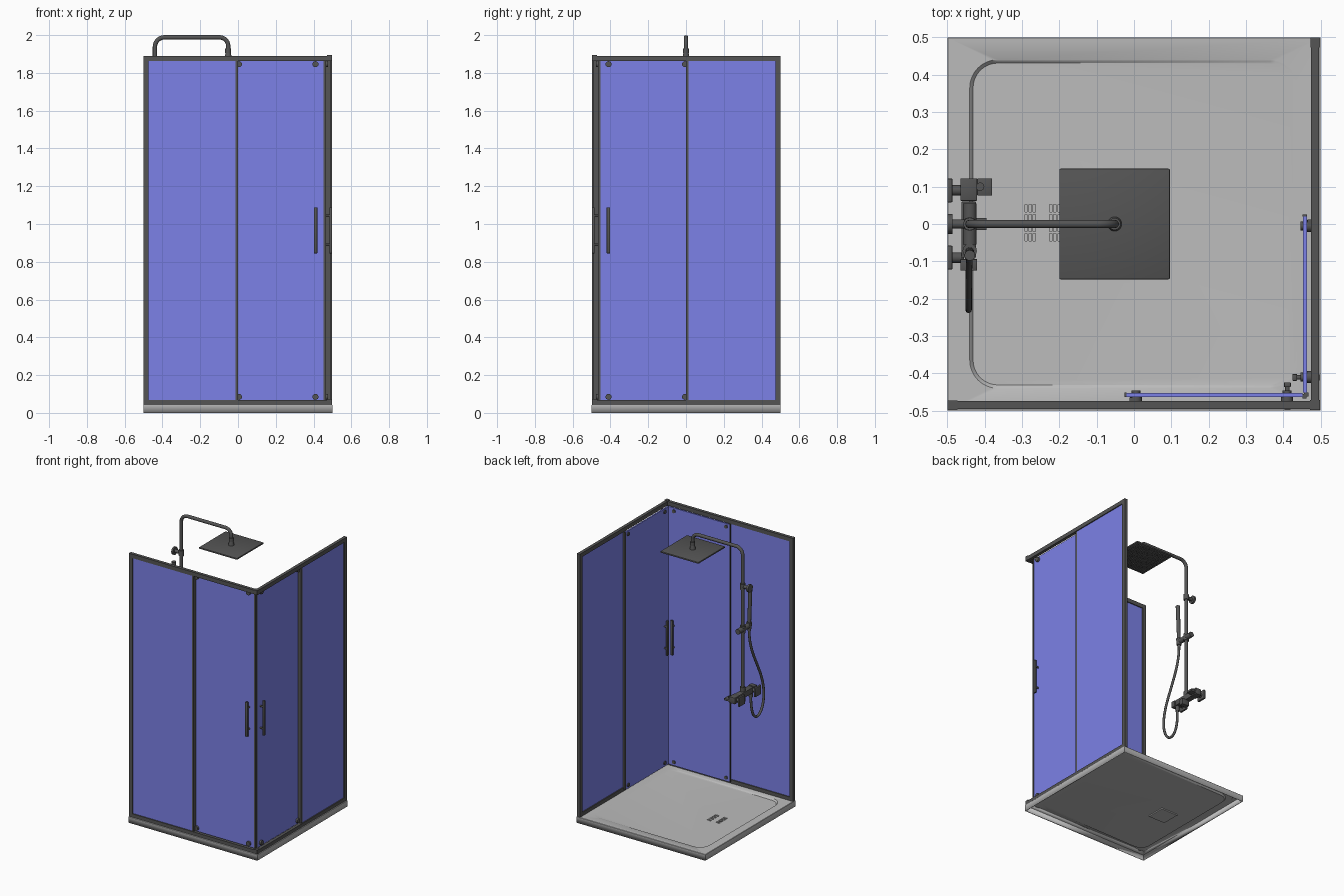
import bpy, bmesh, math
from mathutils import Vector

if "Cube" in bpy.data.objects:
    bpy.data.objects.remove(bpy.data.objects["Cube"])


def material(name, rgb):
    m = bpy.data.materials.new(name)
    m.diffuse_color = (*rgb, 1)
    m.use_nodes = True
    m.node_tree.nodes["Principled BSDF"].inputs["Base Color"].default_value = m.diffuse_color
    return m


DARK = material("dark_metal", (0.09, 0.09, 0.09))
GLASS = material("blue_glass", (0.2, 0.22, 0.8))
TRAY = material("tray_grey", (0.5, 0.5, 0.5))


def finish(bm, name, mat, smooth=False):
    bmesh.ops.recalc_face_normals(bm, faces=bm.faces)
    me = bpy.data.meshes.new(name)
    bm.to_mesh(me)
    bm.free()
    ob = bpy.data.objects.new(name, me)
    bpy.context.collection.objects.link(ob)
    me.materials.append(mat)
    if smooth:
        bpy.ops.object.select_all(action='DESELECT')
        ob.select_set(True)
        bpy.context.view_layer.objects.active = ob
        bpy.ops.object.shade_smooth_by_angle()
    return ob


def add_box(bm, x, y, z):
    vs = bmesh.ops.create_cube(bm, size=1)["verts"]
    for v in vs:
        v.co = [(a[0] + a[1]) / 2 + c * (a[1] - a[0]) for a, c in zip((x, y, z), v.co)]


def box(name, x, y, z, mat=DARK, bevel=0):
    bm = bmesh.new()
    add_box(bm, x, y, z)
    if bevel:
        bmesh.ops.bevel(bm, geom=bm.edges[:], offset=bevel, segments=2, affect='EDGES', profile=0.5)
    return finish(bm, name, mat, bevel > 0)


def cyl(name, a, b, r, r2=None, mat=DARK, seg=24):
    a, b = Vector(a), Vector(b)
    bm = bmesh.new()
    bmesh.ops.create_cone(bm, cap_ends=True, segments=seg, radius1=r, radius2=r if r2 is None else r2,
                          depth=(b - a).length)
    q = (b - a).to_track_quat('Z', 'Y')
    for v in bm.verts:
        v.co = q @ v.co + (a + b) / 2
    return finish(bm, name, mat, True)


def tube(name, pts, r, kind='POLY'):
    cu = bpy.data.curves.new(name, 'CURVE')
    cu.dimensions = '3D'
    cu.bevel_depth, cu.bevel_resolution, cu.use_fill_caps = r, 5, True
    sp = cu.splines.new(kind)
    sp.points.add(len(pts) - 1)
    for p, co in zip(sp.points, pts):
        p.co = (*co, 1)
    if kind == 'NURBS':
        sp.use_endpoint_u, sp.order_u, sp.resolution_u = True, 4, 10
    sp.use_smooth = True
    ob = bpy.data.objects.new(name, cu)
    bpy.context.collection.objects.link(ob)
    cu.materials.append(DARK)
    return ob


# Shower tray: thin shell with a sloped, rounded recess
TOP = 0.043


def loop(bm, half, r, zf, n=8):
    vs = []
    for k, (sx, sy) in enumerate(((1, 1), (-1, 1), (-1, -1), (1, -1))):
        for i in range(n + 1):
            t = math.pi / 2 * (k + i / n)
            x = sx * (half - r) + r * math.cos(t)
            y = sy * (half - r) + r * math.sin(t)
            vs.append(bm.verts.new((x, y, zf(x))))
    return vs


def slope(d):
    return lambda x: TOP - d * (0.47 - x) / 0.9


bm = bmesh.new()
loops = [loop(bm, 0.5, 0.001, lambda x: 0), loop(bm, 0.5, 0.001, lambda x: TOP - 0.002),
         loop(bm, 0.498, 0.001, lambda x: TOP), loop(bm, 0.44, 0.075, lambda x: TOP),
         loop(bm, 0.436, 0.071, slope(0.004)), loop(bm, 0.431, 0.066, slope(0.011))]
for a, b in zip(loops, loops[1:]):
    for i in range(len(a)):
        j = (i + 1) % len(a)
        bm.faces.new((a[i], a[j], b[j], b[i]))
bm.faces.new(loops[-1])
tray = finish(bm, "shower_tray", TRAY, True)
sol = tray.modifiers.new("shell", 'SOLIDIFY')
sol.thickness, sol.offset = 0.006, -1

# Drain slots cut through the tray, drain box below
bm = bmesh.new()
for cx in (-0.278, -0.212):
    for i in (-1, 0, 1):
        for j in range(4):
            x, y = cx + i * 0.011, -0.036 + j * 0.026
            add_box(bm, (x - 0.003, x + 0.003), (y - 0.01, y + 0.01), (0.015, 0.06))
cut = finish(bm, "slot_cutter", TRAY)
cut.hide_render = True
cut.display_type = 'WIRE'
bo = tray.modifiers.new("slots", 'BOOLEAN')
bo.operation, bo.object = 'DIFFERENCE', cut
box("drain_box", (-0.31, -0.18), (-0.065, 0.065), (0.018, 0.0255), TRAY)


# Enclosure: each part is made for the front wall and reflected to the right wall
def both(name, x, y, z, mat=DARK, bevel=0):
    box("front_" + name, x, y, z, mat, bevel)
    box("right_" + name, (-y[1], -y[0]), (-x[1], -x[0]), z, mat, bevel)


def both_cyl(name, a, b, r):
    cyl("front_" + name, a, b, r)
    cyl("right_" + name, (-a[1], -a[0], a[2]), (-b[1], -b[0], b[2]), r)


Z0, Z1 = 0.068, 1.862
both("bottom_rail", (-0.5, 0.474), (-0.496, -0.474), (TOP, Z0))
both("top_rail", (-0.5, 0.474), (-0.496, -0.474), (Z1, 1.89))
both("wall_stile", (-0.5, -0.473), (-0.497, -0.473), (TOP, 1.89))
both("fixed_glass", (-0.475, -0.01), (-0.489, -0.481), (Z0 - 0.003, Z1 + 0.003), GLASS)
both("fixed_edge_seal", (-0.012, 0.0), (-0.491, -0.465), (Z0, Z1))
both("door_glass", (-0.02, 0.452), (-0.463, -0.453), (0.06, 1.868), GLASS)
both("door_inner_seal", (-0.026, -0.02), (-0.464, -0.452), (0.06, 1.868))
both("door_meeting_seal", (0.452, 0.462), (-0.467, -0.455), (0.06, 1.868))
for z, tag in ((0.055, "bottom"), (1.876, "top")):
    box(tag + "_corner_block", (0.472, 0.498), (-0.498, -0.472), (z - 0.014, z + 0.018))
    for i, x in enumerate((0.005, 0.41)):
        zr = z + (0.03 if z < 1 else -0.03)
        both_cyl(f"{tag}_roller_{i}", (x, -0.476, zr), (x, -0.463, zr), 0.016)
        both_cyl(f"{tag}_roller_cap_{i}", (x, -0.454, zr), (x, -0.446, zr), 0.012)
both("outer_handle", (0.402, 0.42), (-0.497, -0.484), (0.845, 1.088), DARK, 0.002)
both("inner_handle", (0.402, 0.42), (-0.437, -0.424), (0.845, 1.088), DARK, 0.002)
for i, z in enumerate((0.89, 1.043)):
    both_cyl(f"handle_standoff_{i}", (0.411, -0.49, z), (0.411, -0.43, z), 0.006)

# Riser pipe with bent arm
path = [(-0.44, 0, 0.96)]
for cx, t0 in ((-0.39, 180), (-0.097, 90)):
    r = 0.05 if t0 == 180 else 0.045
    for i in range(11):
        t = math.radians(t0 - 9 * i)
        path.append((cx + r * math.cos(t), 0, 1.988 - r + r * math.sin(t)))
path.append((-0.052, 0, 1.885))
tube("riser_and_arm", path, 0.0115)

# Square rain head with nozzles
cyl("head_nut", (-0.052, 0, 1.905), (-0.052, 0, 1.93), 0.016)
cyl("head_neck", (-0.052, 0, 1.875), (-0.052, 0, 1.905), 0.02, 0.014)
box("rain_head", (-0.2, 0.096), (-0.148, 0.148), (1.868, 1.879), DARK, 0.003)
bm = bmesh.new()
for i in range(12):
    for j in range(12):
        vs = bmesh.ops.create_cone(bm, cap_ends=True, segments=8, radius1=0.003, radius2=0.005, depth=0.006)["verts"]
        bmesh.ops.translate(bm, verts=vs, vec=(-0.052 + (i - 5.5) * 0.023, (j - 5.5) * 0.023, 1.866))
finish(bm, "head_nozzles", DARK)

# Upper wall bracket and hand shower slider
cyl("bracket_flange", (-0.5, 0, 1.72), (-0.486, 0, 1.72), 0.027)
cyl("bracket_pipe", (-0.486, 0, 1.72), (-0.44, 0, 1.72), 0.012)
cyl("bracket_collar", (-0.44, 0, 1.70), (-0.44, 0, 1.74), 0.017)
cyl("slider_collar", (-0.44, 0, 1.395), (-0.44, 0, 1.445), 0.018)
cyl("slider_bar", (-0.44, 0.055, 1.42), (-0.44, -0.055, 1.42), 0.018)
cyl("handset_holder", (-0.44, -0.072, 1.395), (-0.44, -0.072, 1.44), 0.015, 0.019)
cyl("hand_shower", (-0.44, -0.072, 1.38), (-0.44, -0.084, 1.69), 0.011, 0.014)
tube("hose", [(-0.44, -0.072, 1.385), (-0.44, -0.072, 1.29), (-0.443, -0.14, 1.14), (-0.443, -0.225, 0.98),
              (-0.443, -0.24, 0.82), (-0.443, -0.16, 0.71), (-0.443, -0.085, 0.79), (-0.44, -0.09, 0.93)],
     0.0085, 'NURBS')

# Mixer valve
box("mixer_body", (-0.462, -0.423), (-0.09, 0.06), (0.945, 0.985), DARK, 0.002)
box("diverter_end", (-0.465, -0.42), (0.062, 0.122), (0.943, 0.987), DARK, 0.002)
box("control_end", (-0.465, -0.42), (-0.125, -0.094), (0.943, 0.987), DARK, 0.002)
box("lever", (-0.42, -0.38), (0.076, 0.122), (0.95, 0.965), DARK, 0.002)
cyl("lever_pin", (-0.412, 0.1, 0.955), (-0.412, 0.1, 0.98), 0.011)
box("spout", (-0.45, -0.395), (-0.016, 0.016), (0.905, 0.947), DARK, 0.002)
cyl("riser_nut", (-0.44, 0, 0.983), (-0.44, 0, 1.015), 0.017)
cyl("hose_nut", (-0.44, -0.09, 0.91), (-0.44, -0.09, 0.946), 0.013)
for i, y in enumerate((-0.09, 0.09)):
    box(f"wall_plate_{i}", (-0.5, -0.486), (y - 0.032, y + 0.032), (0.933, 0.997), DARK, 0.003)
    cyl(f"inlet_pipe_{i}", (-0.486, y, 0.965), (-0.455, y, 0.965), 0.014)
